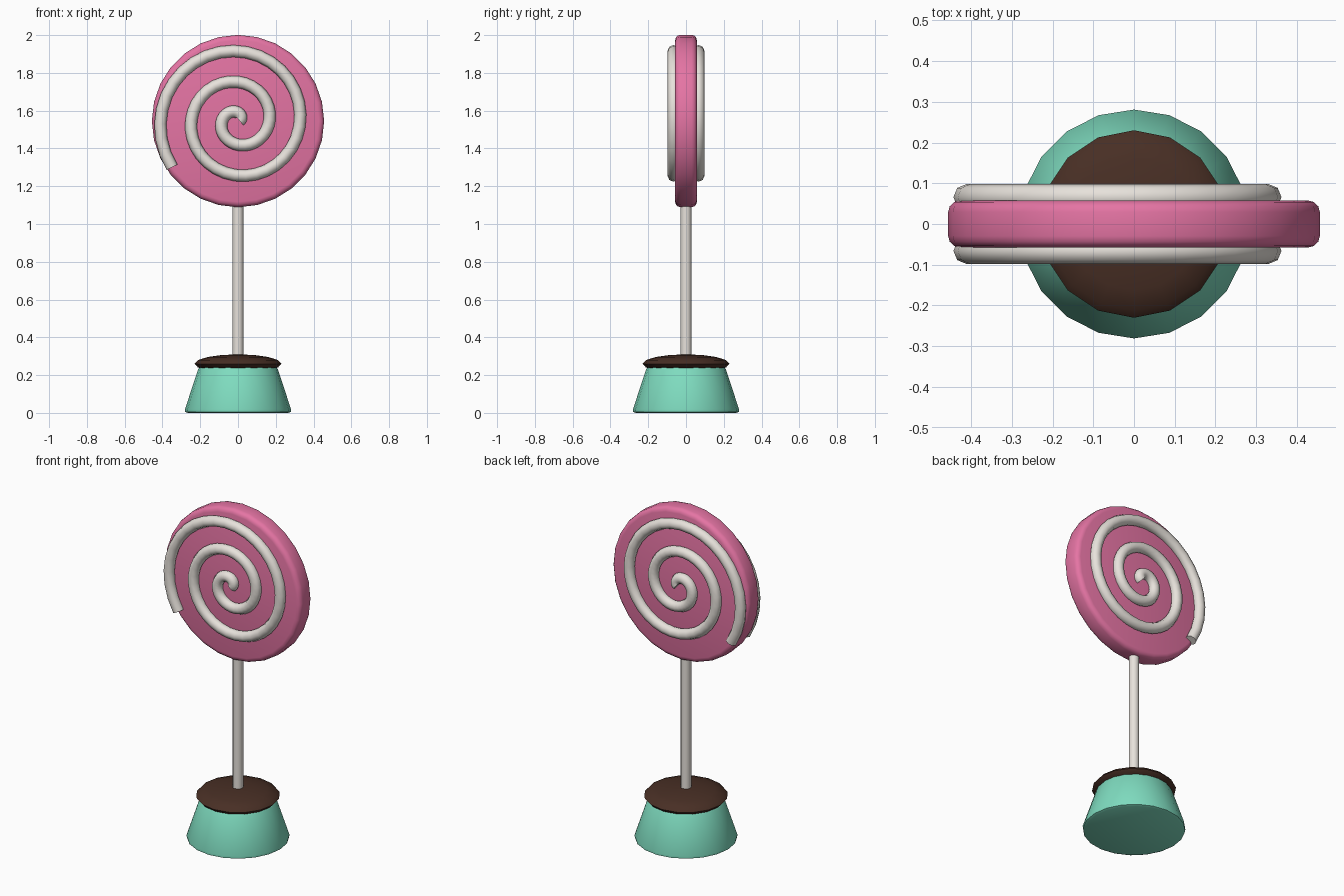
import bpy, math

if "Cube" in bpy.data.objects:
    bpy.data.objects.remove(bpy.data.objects["Cube"])


def material(name, rgb):
    m = bpy.data.materials.new(name)
    m.diffuse_color = (*rgb, 1)
    m.use_nodes = True
    m.node_tree.nodes["Principled BSDF"].inputs["Base Color"].default_value = m.diffuse_color
    return m


PINK = material("candy pink", (0.78, 0.175, 0.37))
WHITE = material("cream white", (0.80, 0.76, 0.71))
MINT = material("mint green", (0.21, 0.71, 0.52))
BROWN = material("chocolate brown", (0.065, 0.028, 0.018))


def finish(name, mat, bevel=0, segments=2, angle=40):
    """Name and colour the active object, round its edges, shade it smooth."""
    ob = bpy.context.object
    ob.name = name
    ob.data.materials.clear()
    ob.data.materials.append(mat)
    bpy.ops.object.transform_apply(location=False, rotation=True, scale=True)
    if bevel:
        mod = ob.modifiers.new("round", 'BEVEL')
        mod.width, mod.segments = bevel, segments
        mod.limit_method, mod.angle_limit = 'ANGLE', math.radians(40)
        bpy.ops.object.modifier_apply(modifier=mod.name)
    bpy.ops.object.shade_smooth_by_angle(angle=math.radians(angle))
    return ob


# Tapered pot
bpy.ops.mesh.primitive_cone_add(vertices=20, radius1=0.287, radius2=0.205,
                                depth=0.25, location=(0, 0, 0.125))
finish("pot", MINT, 0.02)

# Chocolate mound on the pot
bpy.ops.mesh.primitive_uv_sphere_add(segments=16, ring_count=8, radius=1,
                                     location=(0, 0, 0.26))
bpy.context.object.scale = (0.23, 0.23, 0.05)
finish("chocolate_mound", BROWN, angle=60)

# Stick
bpy.ops.mesh.primitive_cylinder_add(vertices=12, radius=0.029, depth=0.95,
                                    location=(0, 0, 0.725))
finish("stick", WHITE)

# Candy disc
CZ = 1.545
bpy.ops.mesh.primitive_cylinder_add(vertices=28, radius=0.456, depth=0.115,
                                    location=(0, 0, CZ),
                                    rotation=(math.pi / 2, 0, 0))
finish("candy_disc", PINK, 0.028, 3)

# Swirl tubes, mirrored on front and back
STEPS, TOTAL, START = 84, math.radians(943), math.radians(-728)
for name, side in (("front_swirl", -1), ("back_swirl", 1)):
    cu = bpy.data.curves.new(name, 'CURVE')
    cu.dimensions = '3D'
    cu.bevel_depth, cu.bevel_resolution, cu.use_fill_caps = 0.032, 2, True
    sp = cu.splines.new('POLY')
    sp.points.add(STEPS)
    for i, p in enumerate(sp.points):
        t = TOTAL * (0.02 + 0.98 * i / STEPS)
        r, a = 0.0259 * t, START + t
        p.co = (r * math.cos(a), side * 0.066, CZ + r * math.sin(a), 1)
    ob = bpy.data.objects.new(name, cu)
    bpy.context.collection.objects.link(ob)
    bpy.ops.object.select_all(action='DESELECT')
    ob.select_set(True)
    bpy.context.view_layer.objects.active = ob
    bpy.ops.object.convert(target='MESH')
    finish(name, WHITE, angle=60)
